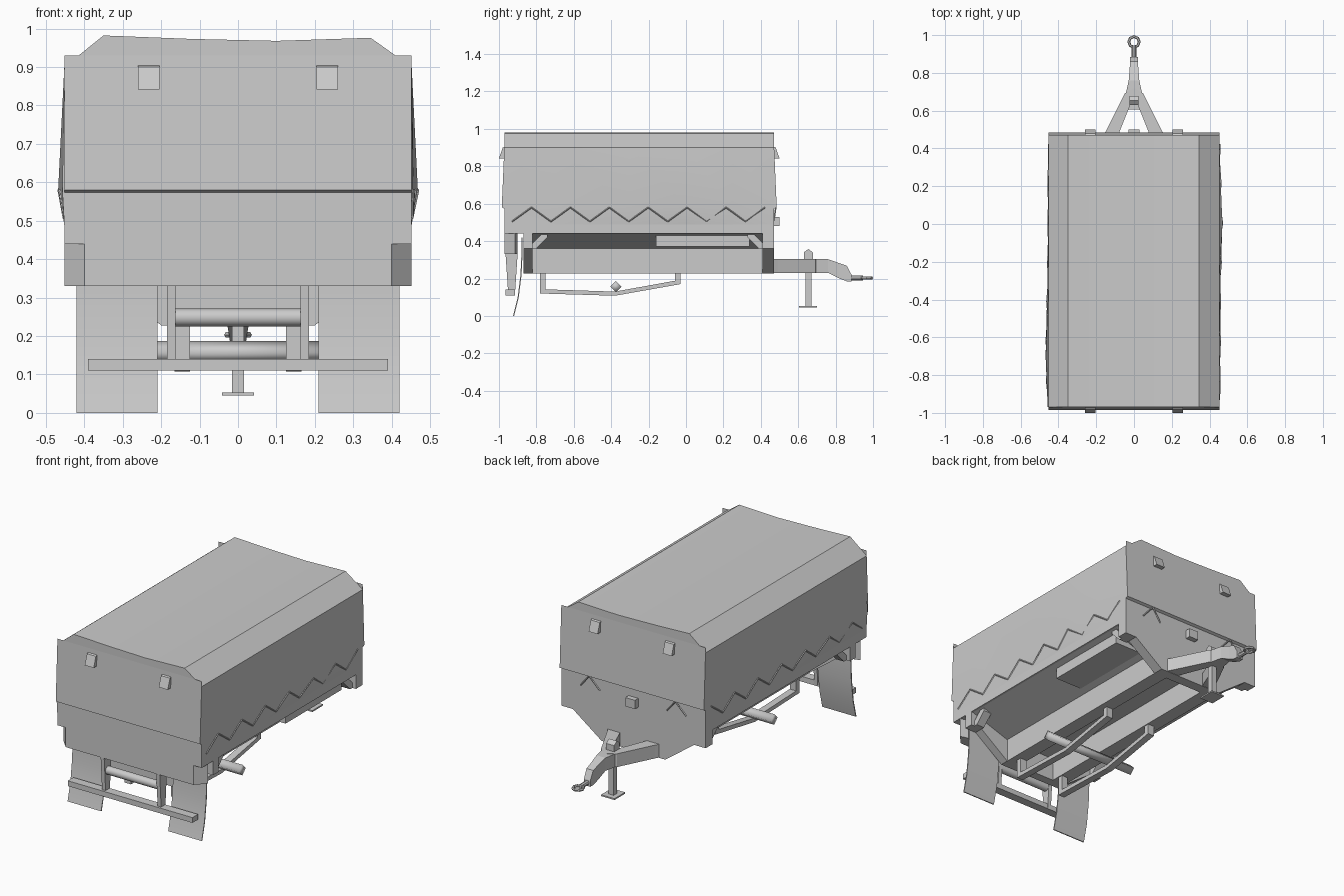
import bpy, bmesh, math
from mathutils import Vector

cube = bpy.data.objects.get("Cube")
if cube:
    bpy.data.objects.remove(cube)

grey = bpy.data.materials.new("plain_grey")
grey.use_nodes = True
COLOUR = (0.6, 0.6, 0.6, 1)
grey.diffuse_color = COLOUR
grey.node_tree.nodes["Principled BSDF"].inputs["Base Color"].default_value = COLOUR


def finish(name, bm, smooth=None):
    bmesh.ops.recalc_face_normals(bm, faces=bm.faces)
    mesh = bpy.data.meshes.new(name)
    bm.to_mesh(mesh)
    bm.free()
    mesh.materials.append(grey)
    ob = bpy.data.objects.new(name, mesh)
    bpy.context.collection.objects.link(ob)
    if smooth:
        bpy.ops.object.select_all(action='DESELECT')
        ob.select_set(True)
        bpy.context.view_layer.objects.active = ob
        bpy.ops.object.shade_smooth_by_angle(angle=math.radians(smooth))
    return ob


def loft(name, rings, smooth=None):
    """Skin closed rings of equal length and cap both ends."""
    bm = bmesh.new()
    rows = [[bm.verts.new(p) for p in r] for r in rings]
    n = len(rows[0])
    for a, b in zip(rows, rows[1:]):
        for i in range(n):
            j = (i + 1) % n
            bm.faces.new((a[i], a[j], b[j], b[i]))
    bm.faces.new(rows[0])
    bm.faces.new(rows[-1])
    return finish(name, bm, smooth)


def prism(name, pts, axis, lo, hi, smooth=None):
    """Extrude a 2D profile along an axis; the profile uses the other two axes in order."""
    def place(p, d):
        q = list(p)
        q.insert("xyz".index(axis), d)
        return q
    return loft(name, [[place(p, d) for p in pts] for d in (lo, hi)], smooth)


def box(name, x0, x1, y0, y1, z0, z1):
    return prism(name, [(x0, y0), (x1, y0), (x1, y1), (x0, y1)], "z", z0, z1)


def rod(name, a, b, r, sides=12, smooth=40):
    a, b = Vector(a), Vector(b)
    q = (b - a).to_track_quat('Z', 'Y')
    ring = [Vector((r * math.cos(t * math.tau / sides), r * math.sin(t * math.tau / sides), 0))
            for t in range(sides)]
    return loft(name, [[e + q @ p for p in ring] for e in (a, b)], smooth)


# Cargo body and the sloping belly below it
FRONT, BACK, HALF = -0.97, 0.47, 0.452
box("body_walls", -HALF, HALF, FRONT, BACK, 0.44, 0.6)
prism("belly", [(-0.2, 0.36), (0.2, 0.36), (0.44, 0.44), (-0.44, 0.44)], "y", -0.84, 0.43)

# Canvas cover: sagging roof, sloped shoulders, slightly billowed sides
stations = [(-0.97, 0, 0.005), (-0.7, 0.004, 0.016), (-0.3, 0.006, 0.006),
            (0.0, 0.016, 0.002), (0.25, 0.006, 0.002), (0.47, 0, 0)]


def canvas_ring(y, right, left):
    return [(-HALF, y, 0.49), (-HALF - left, y, 0.58), (-HALF, y, 0.9), (-0.35, y, 0.982),
            (-0.12, y, 0.973), (0.1, y, 0.968), (0.345, y, 0.976), (HALF, y, 0.9),
            (HALF + right, y, 0.58), (HALF, y, 0.49)]


loft("canvas_cover", [canvas_ring(*s) for s in stations], 20)


def bulge(y, side):
    for a, b in zip(stations, stations[1:]):
        if a[0] <= y <= b[0]:
            t = (y - a[0]) / (b[0] - a[0])
            k = 1 if side > 0 else 2
            return a[k] + t * (b[k] - a[k])
    return 0


# Zigzag lacing along the lower canvas edge
for side, label in ((1, "left"), (-1, "right")):
    knots = []
    for i in range(14):
        y = -0.93 + i * 0.104
        high = i % 2
        knots.append((side * (HALF + bulge(y, side) * high), y, 0.58 if high else 0.505))
    for i, (a, b) in enumerate(zip(knots, knots[1:])):
        rod(f"{label}_lacing_{i}", a, b, 0.004, 4)

# End flaps, vents and end lacing
for end, sgn, label in ((FRONT, -1, "front"), (BACK, 1, "back")):
    prism(f"{label}_flap", [(end, 0.93), (end + sgn * 0.015, 0.58), (end, 0.573)], "x", -HALF, HALF)
    for x in (-0.232, 0.232):
        prism(f"{label}_vent", [(end, 0.905), (end + sgn * 0.01, 0.9), (end + sgn * 0.03, 0.842),
                                (end, 0.842)], "x", x - 0.028, x + 0.028)
for s in (-1, 1):
    rod("end_lacing", (s * 0.33, BACK, 0.51), (s * 0.27, BACK + 0.01, 0.58), 0.004, 4)
    rod("end_lacing", (s * 0.21, BACK, 0.51), (s * 0.27, BACK + 0.01, 0.58), 0.004, 4)
box("socket_box", -0.03, 0.03, BACK, 0.5, 0.48, 0.53)

# Tailgate sill with chamfered corners
prism("tailgate_sill", [(-0.4, FRONT), (0.4, FRONT), (HALF, -0.915), (0.4, -0.9), (-0.4, -0.9),
                        (-HALF, -0.915)], "z", 0.33, 0.44)

# Tapered cross bolsters
for label, y0, y1 in (("front", -0.87, -0.82), ("back", 0.41, BACK)):
    prism(f"{label}_bolster", [(-0.2, 0.228), (0.2, 0.228), (0.38, 0.36), (HALF, 0.36), (HALF, 0.445),
                               (-HALF, 0.445), (-HALF, 0.36), (-0.38, 0.36)], "y", y0, y1)

# Chassis rails, gussets and leaf springs, mirrored
spring = [(-0.78, 0.23), (-0.78, 0.12), (-0.38, 0.108), (-0.03, 0.17), (-0.03, 0.23), (-0.06, 0.23),
          (-0.06, 0.188), (-0.38, 0.13), (-0.75, 0.142), (-0.75, 0.23)]
for s, label in ((1, "left"), (-1, "right")):
    def span(a, b):
        return (s * a, s * b) if s > 0 else (s * b, s * a)
    box(f"{label}_rail", *span(0.12, 0.2), -0.85, 0.44, 0.228, 0.365)
    prism(f"{label}_spring", spring, "x", *span(0.125, 0.165))
    for y, d in ((-0.82, 1), (0.41, -1)):
        prism(f"{label}_gusset", [(y, 0.36), (y + d * 0.02, 0.36), (y + d * 0.08, 0.42),
                                  (y + d * 0.08, 0.44), (y + d * 0.05, 0.44), (y, 0.39)],
              "x", *span(0.38, 0.43))
    # Mud flap, gently curved
    outer = [(-0.88, 0.42), (-0.88, 0.33), (-0.885, 0.22), (-0.9, 0.1), (-0.925, 0)]
    inner = [(y + 0.006, z) for y, z in reversed(outer)]
    prism(f"{label}_mud_flap", outer + inner, "x", *span(0.21, 0.42), 30)
    # Bumper hanger
    prism(f"{label}_bumper_hanger", [(-0.965, 0.335), (-0.9, 0.335), (-0.915, 0.11), (-0.95, 0.11)],
          "x", *span(0.163, 0.185))

box("storage_box", 0.24, 0.41, -0.16, 0.34, 0.37, 0.43)
box("rear_bumper", -0.39, 0.39, -0.965, -0.915, 0.11, 0.14)
rod("hanger_tube", (-0.165, -0.93, 0.248), (0.165, -0.93, 0.248), 0.023, 16)
rod("axle", (-0.29, -0.375, 0.157), (0.29, -0.375, 0.157), 0.03, 4, 100)

# Drawbar: two converging arms and a tapering nose
for s, label in ((1, "left"), (-1, "right")):
    plan = [(s * 0.2, 0.4), (s * 0.15, 0.49), (s * 0.05, 0.69), (0, 0.72), (0, 0.64),
            (s * 0.02, 0.63), (s * 0.08, 0.48), (s * 0.12, 0.4)]
    prism(f"{label}_drawbar_arm", plan, "z", 0.23, 0.305)
loft("drawbar_nose", [[(-w, y, a), (w, y, a), (w, y, b), (-w, y, b)] for y, w, a, b in (
    (0.66, 0.05, 0.23, 0.305), (0.76, 0.028, 0.23, 0.303), (0.82, 0.023, 0.2, 0.282),
    (0.86, 0.021, 0.185, 0.268), (0.885, 0.02, 0.185, 0.22))])

# Towing eye
rod("eye_shank", (0, 0.87, 0.203), (0, 0.945, 0.203), 0.013, 8)
bpy.ops.mesh.primitive_torus_add(major_segments=8, minor_segments=6, major_radius=0.028,
                                 minor_radius=0.008, location=(0, 0.964, 0.203))
eye = bpy.context.object
eye.name = "towing_eye"
eye.data.materials.append(grey)

# Support jack
box("jack_post", -0.016, 0.016, 0.638, 0.67, 0.05, 0.34)
box("jack_foot", -0.042, 0.042, 0.605, 0.7, 0.045, 0.053)
prism("jack_head", [(0.63, 0.3), (0.678, 0.3), (0.678, 0.34), (0.654, 0.358), (0.63, 0.34)],
      "x", -0.025, 0.025)
